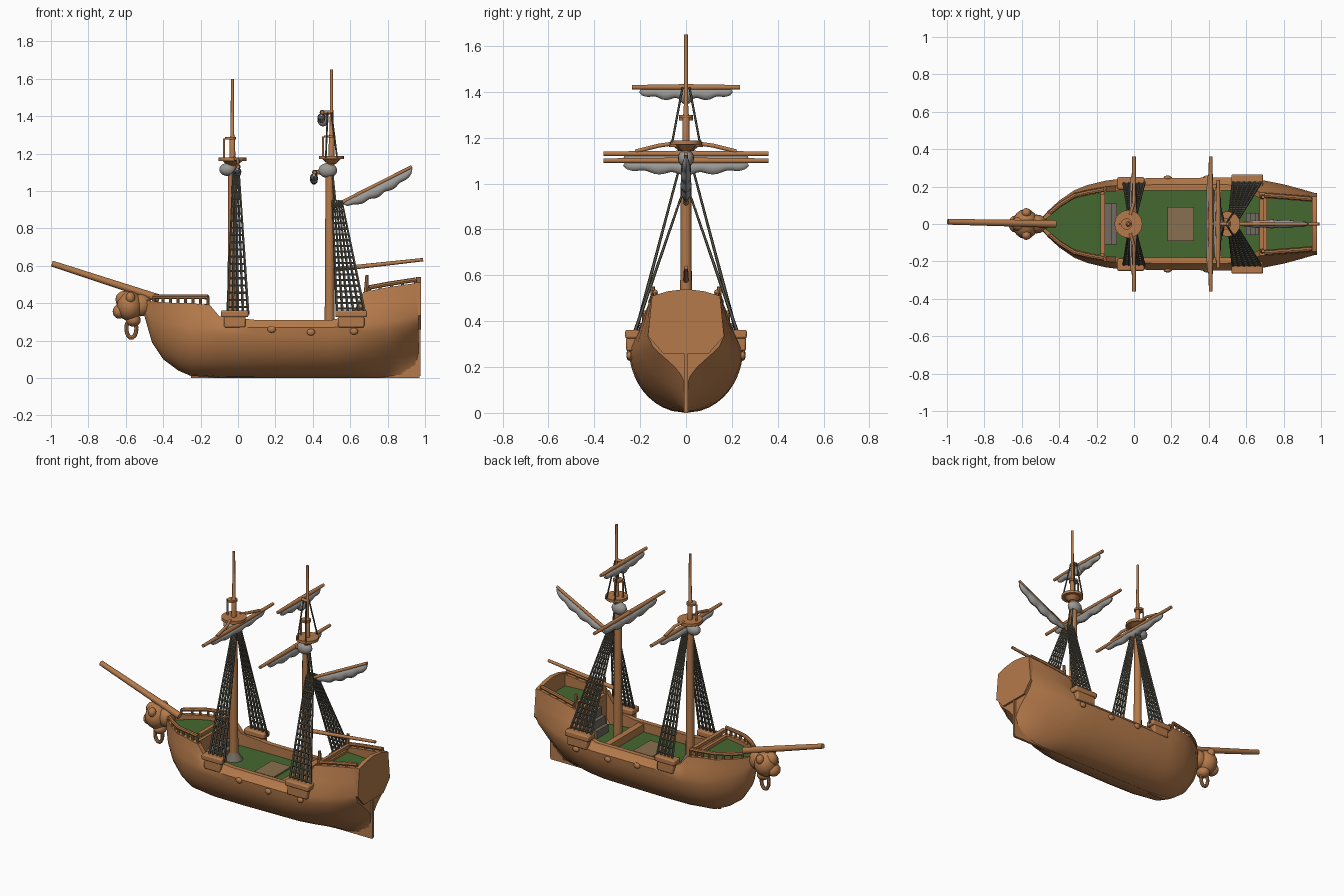
import bpy, bmesh, math
from mathutils import Vector, Matrix

if "Cube" in bpy.data.objects:
    bpy.data.objects.remove(bpy.data.objects["Cube"])


def material(name, col):
    m = bpy.data.materials.new(name)
    m.diffuse_color = (*col, 1)
    m.use_nodes = True
    m.node_tree.nodes["Principled BSDF"].inputs["Base Color"].default_value = m.diffuse_color
    return m


WOOD = material("warm_wood", (0.46, 0.195, 0.07))
GREEN = material("deck_green", (0.06, 0.14, 0.03))
SAIL = material("sail_grey", (0.33, 0.32, 0.30))
ROPE = material("rope_grey", (0.10, 0.095, 0.07))
HATCH = material("hatch_brown", (0.25, 0.16, 0.08))
STONE = material("dull_grey", (0.17, 0.15, 0.12))


def finish(name, bm, mat, angle=40):
    bmesh.ops.recalc_face_normals(bm, faces=bm.faces)
    me = bpy.data.meshes.new(name)
    bm.to_mesh(me)
    bm.free()
    me.materials.append(mat)
    ob = bpy.data.objects.new(name, me)
    bpy.context.collection.objects.link(ob)
    bpy.ops.object.select_all(action='DESELECT')
    ob.select_set(True)
    bpy.context.view_layer.objects.active = ob
    bpy.ops.object.shade_smooth_by_angle(angle=math.radians(angle))
    return ob


def tubes(name, parts, mat, n=10):
    """Loft round sections along each path; a radius may be (a, b)."""
    bm = bmesh.new()
    for pts, radii in parts:
        pts = [Vector(p) for p in pts]
        if not isinstance(radii, list):
            radii = [radii] * len(pts)
        d = (pts[-1] - pts[0]).normalized()
        ref = Vector((0, 1, 0)) if abs(d.y) < 0.5 else Vector((0, 0, 1))
        rings = []
        for i, p in enumerate(pts):
            t = (pts[min(i + 1, len(pts) - 1)] - pts[max(i - 1, 0)]).normalized()
            u = t.cross(ref).normalized()
            v = u.cross(t)
            a, b = radii[i] if isinstance(radii[i], tuple) else (radii[i],) * 2
            rings.append([bm.verts.new(p + u * a * math.cos(k * math.tau / n)
                                       + v * b * math.sin(k * math.tau / n)) for k in range(n)])
        for r0, r1 in zip(rings, rings[1:]):
            for k in range(n):
                bm.faces.new((r0[k], r0[(k + 1) % n], r1[(k + 1) % n], r1[k]))
        bm.faces.new(rings[0])
        bm.faces.new(rings[-1])
    return finish(name, bm, mat)


def boxes(name, parts, mat):
    """Each part is (x0, x1, y0, y1, z0, z1)."""
    bm = bmesh.new()
    for x0, x1, y0, y1, z0, z1 in parts:
        m = Matrix.Translation(((x0 + x1) / 2, (y0 + y1) / 2, (z0 + z1) / 2))
        bmesh.ops.create_cube(bm, size=1, matrix=m @ Matrix.Diagonal((x1 - x0, y1 - y0, z1 - z0, 1)))
    return finish(name, bm, mat)


def blobs(name, parts, mat):
    """Each part is (centre, radii)."""
    bm = bmesh.new()
    for c, r in parts:
        bmesh.ops.create_uvsphere(bm, u_segments=16, v_segments=10, radius=1,
                                  matrix=Matrix.Translation(c) @ Matrix.Diagonal((*r, 1)))
    return finish(name, bm, mat, 80)


# Hull stations: x, keel z, widest half width and its z, rail half width and z, leanness
ST = [(-.50, .33, .025, .37, .022, .42, 1), (-.46, .19, .07, .33, .065, .41, 1),
      (-.40, .10, .125, .30, .115, .405, 1.1), (-.32, .04, .18, .28, .165, .40, 1.1),
      (-.25, .01, .208, .27, .182, .40, 1), (-.15, .005, .232, .27, .20, .39, 1),
      (-.10, 0, .238, .27, .205, .33, 1), (.1, 0, .246, .27, .21, .31, 1),
      (.5, 0, .248, .27, .21, .31, 1.1), (.61, 0, .245, .28, .20, .335, 1.3),
      (.67, 0, .238, .285, .17, .46, 1.5), (.8, 0, .212, .30, .16, .485, 2.3),
      (.90, .005, .185, .32, .152, .50, 4.5), (.965, .01, .166, .335, .146, .51, 13)]


def station(x):
    for a, b in zip(ST, ST[1:]):
        if x <= b[0]:
            f = (x - a[0]) / (b[0] - a[0])
            return [p + (q - p) * f for p, q in zip(a, b)]
    return list(ST[-1])


def half_section(s):
    x, zk, w, zw, wr, zr, lean = s
    pts = []
    for i in range(1, 11):
        t = (i / 10) ** 1.5
        pts.append((w * max(1 - (1 - t) ** 2, 0) ** (0.5 * lean), zk + (zw - zk) * t))
    pts.append((w * .45 + wr * .55, (zw + zr) / 2))
    wi = max(wr - .03, .005)
    return pts + [(wr, zr), (wi, zr), (wi, max(zr - .17, zk + .03))]


# Hull shell with bulwarks
bm = bmesh.new()
rows = []
for s in ST:
    h = half_section(s)
    prof = [(-y, z) for y, z in reversed(h)] + [(0, s[1])] + h
    rows.append([bm.verts.new((s[0], y, z)) for y, z in prof])
for a, b in zip(rows, rows[1:]):
    for k in range(len(a) - 1):
        bm.faces.new((a[k], a[k + 1], b[k + 1], b[k]))
for r in (rows[0], rows[-1]):
    bm.faces.new(r[2:-2])
finish("hull", bm, WOOD, 35)

# Decks
for name, x0, x1, z in (("fore_deck", -.47, -.17, .375), ("main_deck", -.17, .69, .25),
                        ("quarter_deck", .69, .96, .435)):
    bm = bmesh.new()
    prev = None
    for i in range(25):
        x = x0 + (x1 - x0) * i / 24
        w = max(station(x)[4] - .026, .006)
        cur = [bm.verts.new((x, y, z)) for y in (-w, w)]
        if prev:
            bm.faces.new((prev[0], cur[0], cur[1], prev[1]))
        prev = cur
    finish(name, bm, GREEN)

# Transom board, arched on top
bm = bmesh.new()
half = [(.10, .26), (.166, .335), (.148, .51), (.08, .53)]
outline = half + [(0, .54)] + [(-y, z) for y, z in reversed(half)]
f = bm.faces.new([bm.verts.new((.952, y, z)) for y, z in outline])
ext = bmesh.ops.extrude_face_region(bm, geom=[f])
bmesh.ops.translate(bm, vec=(.026, 0, 0), verts=[v for v in ext["geom"] if isinstance(v, bmesh.types.BMVert)])
finish("transom", bm, WOOD)

# Bulkheads, rudder, keel, hatch and steps
boxes("bulkheads", [(-.18, -.16, -.17, .17, .24, .395), (-.18, -.155, -.16, .16, .42, .44),
                    (.67, .695, -.145, .145, .24, .45), (.69, .71, -.14, .14, .47, .49),
                    (.43, .47, -.182, .182, .25, .30)], WOOD)
boxes("rudder", [(.88, .975, -.008, .008, .01, .32), (-.25, .97, -.008, .008, 0, .02)], WOOD)
boxes("hatch", [(.18, .32, -.09, .09, .24, .26)], HATCH)
boxes("steps", [(.60 + .023 * i, .623 + .023 * i, -.06, .06, .25, .30 + .05 * i) for i in range(3)]
      + [(-.16, -.12, -.11, .11, .24, .31), (-.12, -.09, -.11, .11, .24, .28)], STONE)
tubes("mast_foot", [([(-.03, 0, .25), (-.03, 0, .30)], [.055, .025])], STONE)

# Forecastle and quarterdeck railings
rails = []
for s in (-1, 1):
    for xs, up in (([-.45, -.40, -.36, -.32, -.28, -.24, -.20, -.16], .435), ([.70, .76, .82, .88, .95], 0)):
        path = []
        for x in xs:
            st = station(x)
            y, z = s * max(st[4] - .014, .01), up or st[5] + .018
            path.append((x, y, z))
            rails.append(([(x, y, st[5] - .02), (x, y, z)], .008))
        rails.append((path, .012))
    rails.append(([(.685, s * .145, .44), (.69, s * .145, .55)], [.014, .009]))
tubes("railings", rails, WOOD, 8)

# Bow figure: beast head with muzzle, ears, paws and hanging ring
blobs("figurehead", [((-.58, 0, .385), (.07, .08, .08)), ((-.635, 0, .355), (.035, .045, .038)),
                     ((-.52, 0, .39), (.06, .05, .06)), ((-.575, .06, .43), (.025, .025, .03)),
                     ((-.575, -.06, .43), (.025, .025, .03)), ((-.56, 0, .31), (.04, .045, .035)),
                     ((-.61, 0, .42), (.045, .04, .045))], WOOD)
tubes("figure_ring", [([(-.57 + .027 * math.cos(a), 0, .265 + .05 * math.sin(a))
                        for a in [i * math.tau / 14 for i in range(15)]], .011)], WOOD, 8)

# Masts, tops and bowsprit
tubes("bowsprit", [([(-.995, .012, .612), (-.42, 0, .425)], [.016, .021])], WOOD)
for name, x, top, z, r in (("fore", -.03, 1.60, 1.17, .075), ("main", .50, 1.65, 1.18, .068)):
    tubes(name + "_mast", [([(x - .01 * (x > 0), 0, .24), (x - .01 * (x > 0), 0, z - .06), (x, 0, z)],
                            [.027, .022, .02]),
                           ([(x, 0, z), (x, 0, z + .12), (x, 0, z + .125), (x, 0, top)],
                            [.016, .014, .010, .008])], WOOD, 12)
    tubes(name + "_top", [([(x, 0, z - .035), (x, 0, z - .01), (x, 0, z - .01), (x, 0, z + .008)],
                           [.022, r * .7, r, r]),
                          ([(x - .01, 0, z + .105), (x - .01, 0, z + .118)], .03),
                          ([(x - .045, 0, z), (x - .045, 0, z + .11)], .006)], WOOD, 16)


# Yards with furled sails; the sail hangs in scallops
def yard(name, x, z, length, sail, depth):
    tubes(name + "_yard", [([(x, -length, z), (x, 0, z), (x, length, z)], [.010, .014, .010])], WOOD)
    pts, rad = [], []
    for i in range(33):
        q = i / 16 - 1
        b = depth * (.35 + .65 * math.sqrt(1 - q * q)) * (1 + .13 * math.cos(q * 14))
        pts.append((x - .004, q * sail, z - .005 - b))
        rad.append((.022 * (.35 + .65 * math.sqrt(1 - q * q)), b))
    tubes(name + "_sail", [(pts, rad)], SAIL)


yard("fore", 0, 1.13, .36, .27, .022)
yard("main", .41, 1.10, .36, .27, .027)
yard("top", .45, 1.42, .235, .20, .025)
blobs("sail_bunts", [((-.055, 0, 1.115), (.045, .035, .035)), ((.48, 0, 1.11), (.05, .035, .04)),
                     ((.455, 0, 1.38), (.03, .03, .035))], SAIL)
tubes("yard_slings", [([(0, s * .22, 1.14), (0, s * .12, 1.165), (-.02, s * .05, 1.175)], .009)
                      for s in (-1, 1)] + [([(.40, 0, 1.10), (.49, 0, 1.10)], .012),
                                           ([(.44, 0, 1.42), (.50, 0, 1.42)], .010)], WOOD)

# Slanted aft spar with furled sail, and the boom
tubes("aft_spars", [([(.50, 0, .91), (.93, 0, 1.13)], [.011, .009]),
                    ([(.51, 0, .58), (.99, 0, .633)], [.013, .009])], WOOD)
pts, rad = [], []
for i in range(25):
    q = i / 24
    b = .006 + .022 * math.sqrt(max(1 - (2 * q - 1) ** 2, 0)) * (1 + .12 * math.cos(q * 28))
    pts.append((.56 + .365 * q + .4 * b, 0, .942 + .182 * q - b))
    rad.append((b, b * .8))
tubes("aft_sail", [(pts, rad)], SAIL)

# Shrouds: ropes and rungs from the mast to the side channels
for name, xt, zt, b0, b1, nr, yb in (("fore", (-.025, .005), 1.11, -.055, .055, 5, .222),
                                     ("main", (.505, .555), .95, .53, .68, 6, .228)):
    parts = []
    for s in (-1, 1):
        def at(u, v):
            return (b0 + (b1 - b0) * u) * (1 - v) + (xt[0] + (xt[1] - xt[0]) * u) * v, \
                s * (yb * (1 - v) + .018 * v), .34 * (1 - v) + zt * v
        for k in range(nr):
            parts.append(([at(k / (nr - 1), 0), at(k / (nr - 1), 1)], [.008, .005]))
        for j in range(1, 20):
            parts.append(([at(0, j / 20), at(1, j / 20)], .0065))
        if name == "main":
            parts.append(([at(.3, 1), (.50, s * .01, 1.14)], .007))
            for dx in (-.03, .03):
                parts.append(([(.5 + dx, s * .06, 1.18), (.49 + dx / 3, s * .015, 1.42)], .005))
    tubes(name + "_shrouds", parts, ROPE, 5)

# Channels the shrouds land on, and small side blocks
chan = []
for s in (-1, 1):
    for x0, x1, y1 in ((-.09, .055, .25), (.52, .69, .265)):
        ys = sorted((s * .185, s * y1))
        chan.append((x0, x1, *ys, .325, .362))
        ys = sorted((s * .20, s * (y1 - .004)))
        chan.append((x0 + .015, x1 - .015, *ys, .27, .33))
ob = boxes("channels", chan, WOOD)
bev = ob.modifiers.new("soften", 'BEVEL')
bev.width, bev.segments = .008, 2
blobs("side_blocks", [((x, s * .247, z), (.022, .012, .018)) for s in (-1, 1)
                      for x, z in ((.18, .26), (.39, .245), (.62, .25))], WOOD)
